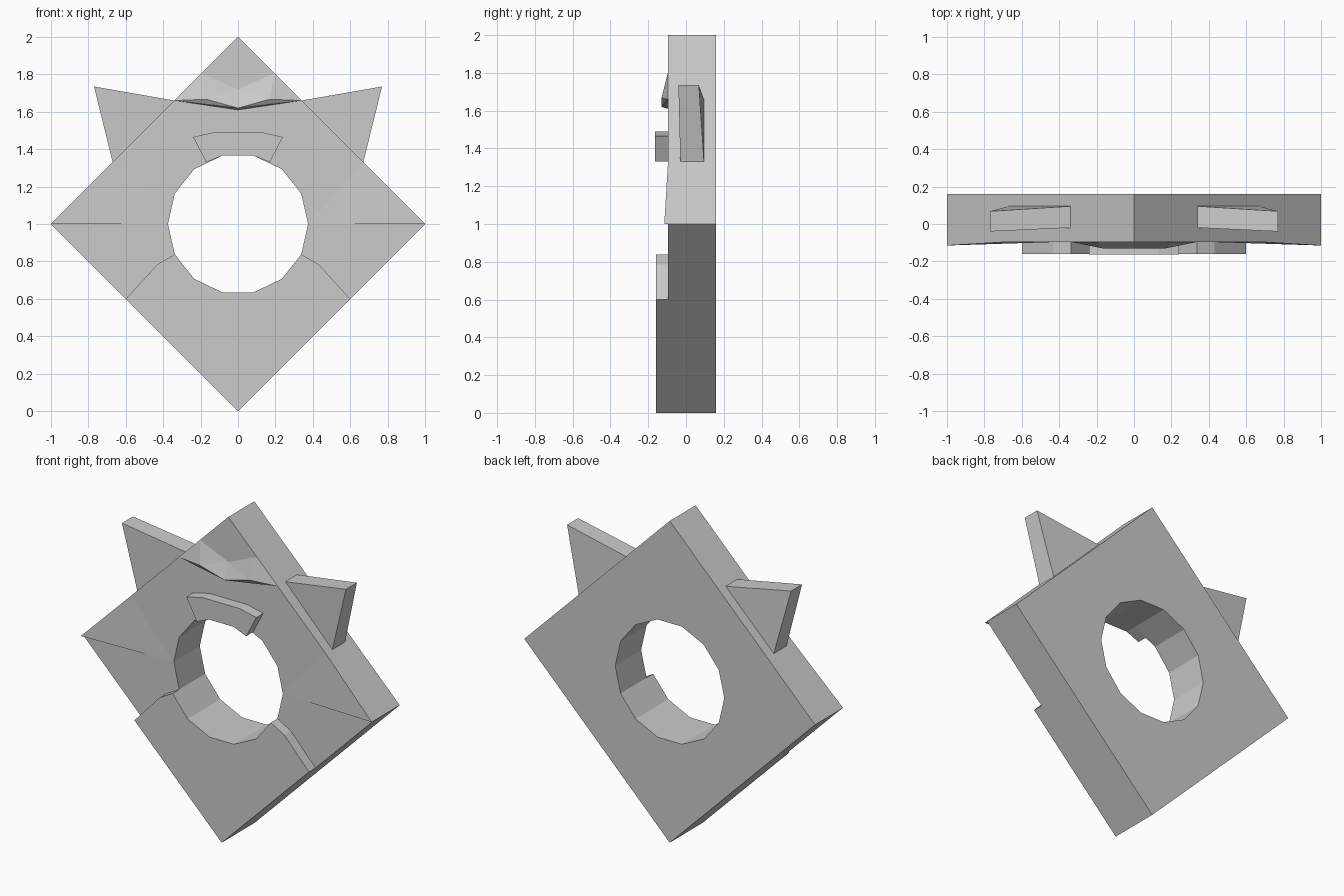
import bpy, bmesh, math

if "Cube" in bpy.data.objects:
    bpy.data.objects.remove(bpy.data.objects["Cube"])

FRONT, BACK, RAISED = -0.095, 0.16, -0.16


def build(name, faces, mirror=False, hidden=()):
    """Mesh from faces given as point lists; hidden faces only guide the normals."""
    bm = bmesh.new()
    made = [bm.faces.new([bm.verts.new(p) for p in f]) for f in faces]
    drop = [made[i] for i in hidden]
    bmesh.ops.remove_doubles(bm, verts=bm.verts[:], dist=1e-4)
    bmesh.ops.recalc_face_normals(bm, faces=bm.faces[:])
    if drop:
        bmesh.ops.delete(bm, geom=drop, context='FACES')
    me = bpy.data.meshes.new(name)
    bm.to_mesh(me)
    bm.free()
    ob = bpy.data.objects.new(name, me)
    bpy.context.collection.objects.link(ob)
    if mirror:
        m = ob.modifiers.new("Mirror", 'MIRROR')
        m.use_mirror_merge = False
    return ob


def at(pts, y):
    return [(x, y, z) for x, z in pts]


def walls(a, b):
    n = len(a)
    return [[a[i], a[(i + 1) % n], b[(i + 1) % n], b[i]] for i in range(n)]


def loft(a, b):
    return [b, a] + walls(a, b)


def ring(i):
    t = 2 * math.pi * i / 14
    return (0.375 * math.cos(t), 1 + 0.375 * math.sin(t))


# Diamond plate with a 14-sided hole
outer = [(1, 1), (0, 2), (-1, 1), (0, 0)]
hole = [ring(i) for i in range(14)]
upper = [(1, 1), (0, 2), (-1, 1)] + [ring(i) for i in range(7, -1, -1)]
lower = [(-1, 1), (0, 0), (1, 1)] + [ring(i) for i in range(14, 6, -1)]
faces = [at(lower, FRONT), at(upper, FRONT), at(upper, BACK), at(lower, BACK)]
faces += walls(at(outer, FRONT), at(outer, BACK))
faces += walls(at(hole, FRONT), at(hole, BACK))
# lower front is replaced by the two side patches and the raised panel
build("plate", faces, hidden=[0])
patch = [(1, 1), (0.375, 1), ring(-1), (0.43, 0.785), (0.6, 0.6)]
build("side_patch", [at(patch, FRONT)], mirror=True)

# Raised lower panel
panel = [(0, 0), (0.6, 0.6), (0.43, 0.785)] + [ring(-i) for i in range(1, 7)]
panel += [(-0.43, 0.785), (-0.6, 0.6)]
build("lower_panel", loft(at(panel, RAISED), at(panel, FRONT)), hidden=[0])

# Raised arc above the hole
arc = [(0.17, 1.33), (0.24, 1.465), (0.13, 1.49), (-0.13, 1.49),
       (-0.24, 1.465), (-0.17, 1.33), ring(4), ring(3)]
build("arc_block", loft(at(arc, -0.163), at(arc, FRONT)), hidden=[0])

# Slightly flared side corners
tip, up = (1, -0.115, 1), (0.67, FRONT, 1.33)
inn, base = (0.375, FRONT, 1), (1, FRONT, 1)
build("corner_flare", [[base, up, inn], [tip, up, inn], [tip, inn, base],
                       [tip, base, up]], mirror=True, hidden=[0])

# Brow ridge: sloped top and narrow underside
end = (0.34, FRONT, 1.66)
ridge, mid = (0.17, -0.13, 1.667), (0, -0.13, 1.62)
low, top_mid, top_side = (0, FRONT, 1.61), (0, FRONT, 1.72), (0.195, FRONT, 1.805)
build("brow", [[end, low, top_mid, top_side], [low, mid, top_mid],
               [end, ridge, top_side], [ridge, mid, top_mid],
               [ridge, top_mid, top_side],
               [end, low, mid], [end, mid, ridge]], mirror=True, hidden=[0, 1])

# Triangular ears on the upper edges
ear_front = [(0.34, -0.02, 1.66), (0.77, -0.04, 1.735), (0.67, -0.03, 1.33)]
ear_back = [(0.34, 0.095, 1.66), (0.77, 0.068, 1.735), (0.67, 0.095, 1.33)]
build("ear", loft(ear_front, ear_back), mirror=True)

# The flipped side patch must face the front
me = bpy.data.objects["side_patch"].data
if me.polygons[0].normal.y > 0:
    me.flip_normals()
